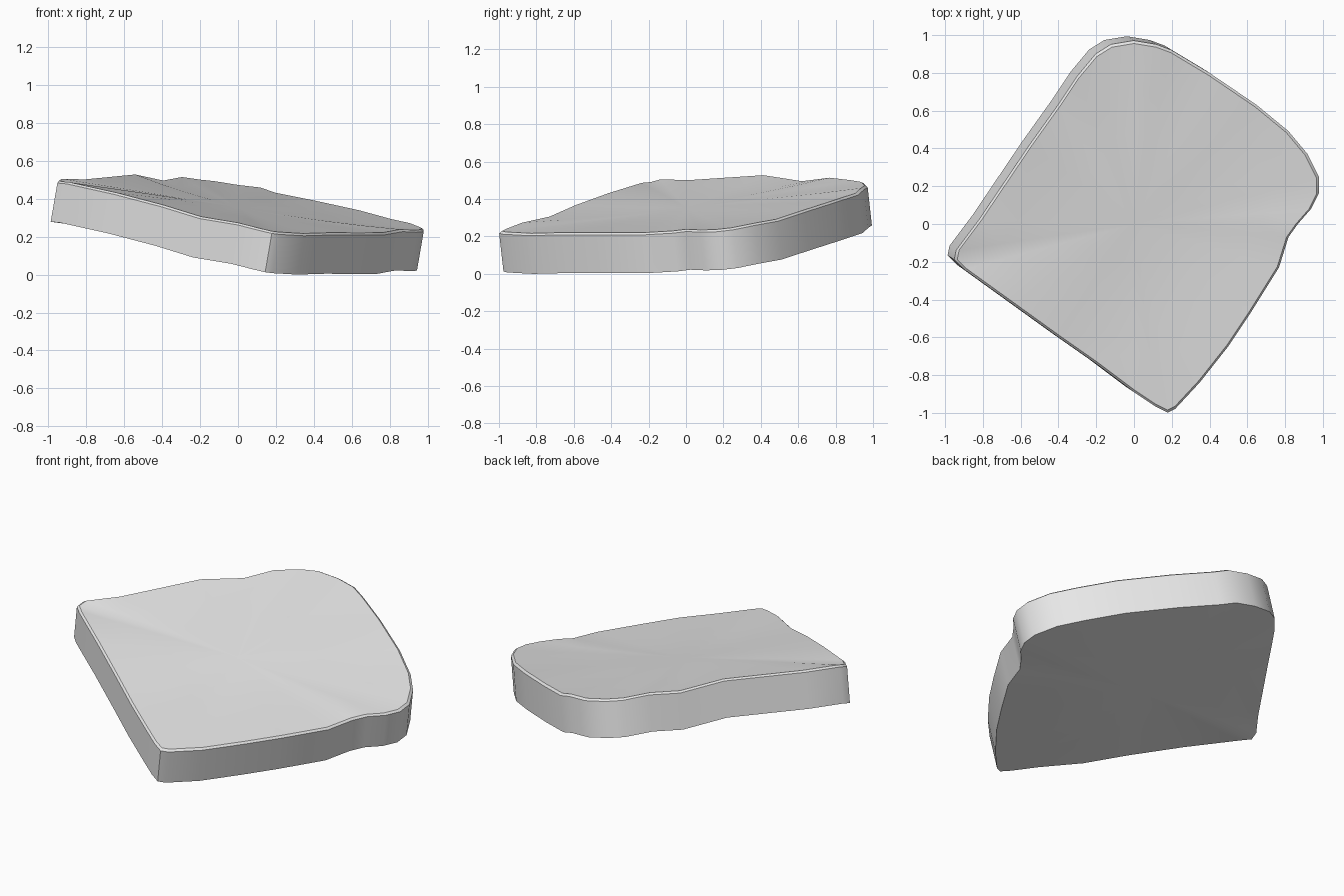
import bpy
import bmesh
import math
from mathutils import Vector

default_cube = bpy.data.objects.get("Cube")
if default_cube:
    bpy.data.objects.remove(default_cube, do_unlink=True)

# Outline of the slice: x, y and the height of the rim above the tilted plane
OUTLINE = [
    (-.95, -.19, -.01), (-.94, -.14, 0), (-.82, .02, 0), (-.55, .42, .03),
    (-.4, .63, 0), (-.3, .78, .02), (-.2, .9, .01), (-.12, .95, .01),
    (0, .97, .01), (.12, .95, .02), (.2, .92, .01), (.4, .8, .02),
    (.65, .63, .03), (.82, .49, .03), (.92, .37, .04), (.98, .25, .04),
    (.98, .16, .04), (.94, .08, .04), (.87, 0, .04), (.82, -.07, .03),
    (.77, -.23, .03), (.62, -.47, .03), (.5, -.65, .03), (.35, -.84, .02),
    (.22, -.98, .02), (.18, -1, .02), (.12, -.97, .02), (0, -.89, .02),
    (-.2, -.74, 0), (-.4, -.6, .01), (-.65, -.42, .01), (-.9, -.24, 0),
]
# Thickness direction, square to the tilted plane
THICKNESS = Vector((-.037, .024, -.215))


def surface_point(x, y, lift, scale):
    """Point on the tilted, gently uneven face at a fraction of the outline."""
    px, py = x * scale, y * scale
    wave = .008 * math.sin(5 * px + 1) * math.sin(4 * py) * (1 - scale)
    return Vector((px, py, .36 - .18 * px + .114 * py + lift * scale ** 2 + wave))


def add_ring(bm, scale, offset):
    return [bm.verts.new(surface_point(x, y, lift, scale) + offset)
            for x, y, lift in OUTLINE]


def bridge(bm, first, second):
    count = len(first)
    for i in range(count):
        j = (i + 1) % count
        bm.faces.new((first[i], first[j], second[j], second[i]))


def cap(bm, ring, offset):
    centre = bm.verts.new(surface_point(0, 0, 0, 0) + offset)
    for i, vert in enumerate(ring):
        bm.faces.new((vert, ring[(i + 1) % len(ring)], centre))


# Slice: top face, chamfered rim, wall and underside as linked rings
bm = bmesh.new()
no_offset = Vector()
top_scales = [.25, .5, .75, .985]
rings = [add_ring(bm, scale, no_offset) for scale in top_scales]
rings.append(add_ring(bm, 1, THICKNESS * .05))
rings.append(add_ring(bm, 1, THICKNESS))
rings += [add_ring(bm, scale, THICKNESS) for scale in (.75, .5, .25)]
for first, second in zip(rings, rings[1:]):
    bridge(bm, first, second)
cap(bm, rings[0], no_offset)
cap(bm, rings[-1], THICKNESS)

# Rest the lowest point on the ground
lowest = min(v.co.z for v in bm.verts)
bmesh.ops.translate(bm, verts=bm.verts[:], vec=(0, 0, -lowest))
bmesh.ops.recalc_face_normals(bm, faces=bm.faces[:])

mesh = bpy.data.meshes.new("bread_slice")
bm.to_mesh(mesh)
bm.free()
bread_slice = bpy.data.objects.new("bread_slice", mesh)
bpy.context.collection.objects.link(bread_slice)

# Plain grey material
colour = (.8, .8, .8, 1)
grey = bpy.data.materials.new("light_grey")
grey.use_nodes = True
grey.diffuse_color = colour
shader = next(n for n in grey.node_tree.nodes if n.type == "BSDF_PRINCIPLED")
shader.inputs["Base Color"].default_value = colour
mesh.materials.append(grey)

# Smooth faces with crisp rim edges
bpy.ops.object.select_all(action="DESELECT")
bread_slice.select_set(True)
bpy.context.view_layer.objects.active = bread_slice
bpy.ops.object.shade_smooth_by_angle(angle=math.radians(30))
